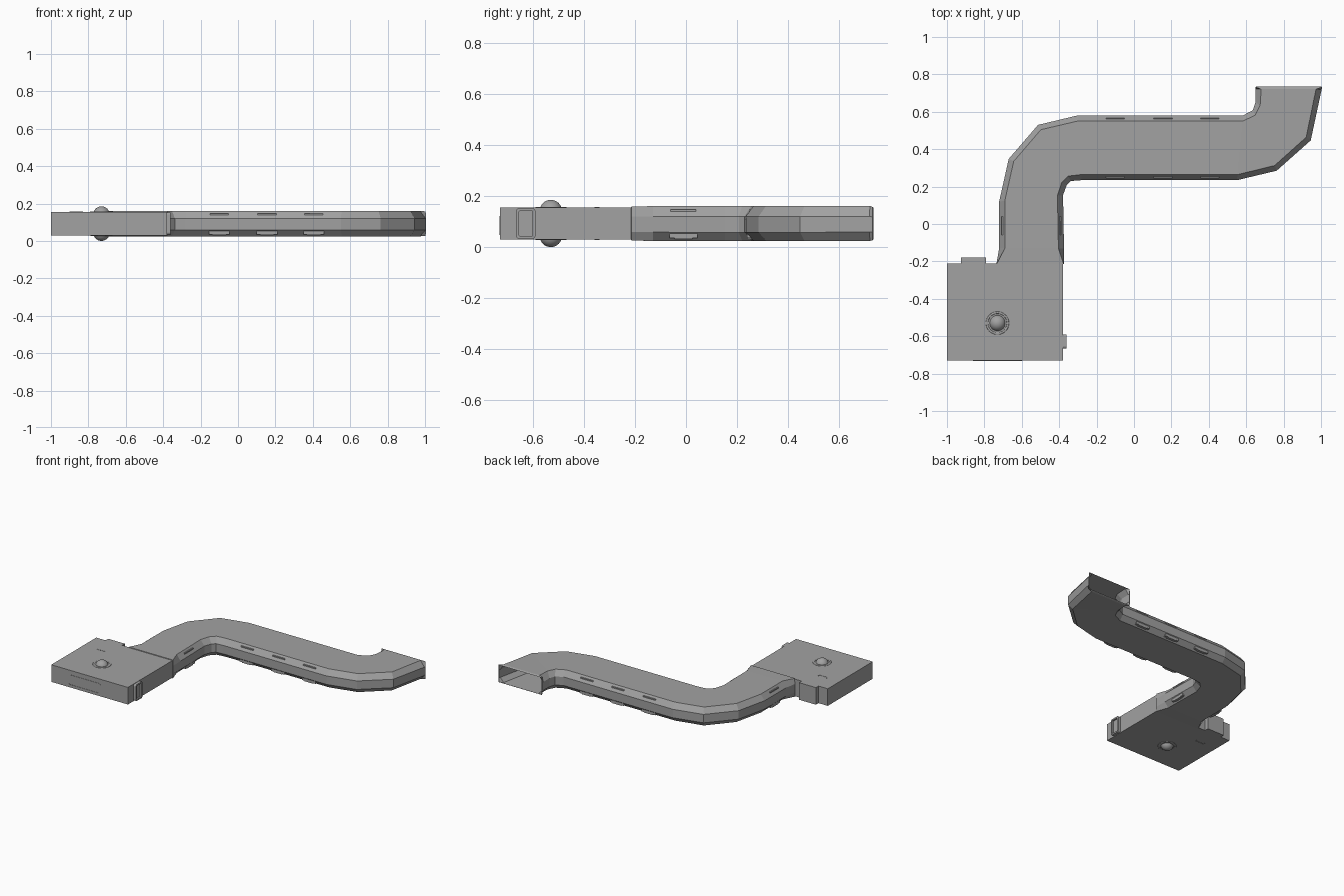
import bpy, bmesh, math
from mathutils import Vector, Matrix

cube = bpy.data.objects.get("Cube")
if cube:
    bpy.data.objects.remove(cube, do_unlink=True)

grey = bpy.data.materials.new("plain grey")
grey.use_nodes = True
colour = (0.36, 0.36, 0.36, 1)
grey.diffuse_color = colour
grey.node_tree.nodes["Principled BSDF"].inputs["Base Color"].default_value = colour

Z0, Z1 = 0.03, 0.155


def finish(name, bm):
    bmesh.ops.recalc_face_normals(bm, faces=bm.faces)
    mesh = bpy.data.meshes.new(name)
    bm.to_mesh(mesh)
    bm.free()
    mesh.materials.append(grey)
    ob = bpy.data.objects.new(name, mesh)
    bpy.context.collection.objects.link(ob)
    return ob


def add_box(bm, centre, size, rot=Matrix()):
    m = Matrix.Translation(centre) @ rot @ Matrix.Diagonal((*size, 1))
    bmesh.ops.create_cube(bm, size=1, matrix=m)


def boxes(name, items):
    bm = bmesh.new()
    for lo, hi in items:
        lo, hi = Vector(lo), Vector(hi)
        add_box(bm, (lo + hi) / 2, hi - lo)
    return finish(name, bm)


def ring_frame(name, w, h, border, depth, corner, matrix):
    """Rounded rectangular frame, lying in local XY and rising along local Z."""
    def outline(w, h, r):
        pts = []
        for k, (sx, sy) in enumerate([(1, 1), (-1, 1), (-1, -1), (1, -1)]):
            for s in range(4):
                a = math.pi / 2 * (k + s / 3)
                pts.append((sx * (w / 2 - r) + r * math.cos(a),
                            sy * (h / 2 - r) + r * math.sin(a)))
        return pts
    big = outline(w, h, corner)
    small = outline(w - 2 * border, h - 2 * border, max(corner - border, 0.003))
    bm = bmesh.new()
    loops = [[bm.verts.new(matrix @ Vector((*p, z))) for p in o]
             for o, z in [(big, 0), (big, depth), (small, depth), (small, 0)]]
    for a, b in zip(loops, loops[1:] + loops[:1]):
        for i in range(len(a)):
            j = (i + 1) % len(a)
            bm.faces.new((a[i], a[j], b[j], b[i]))
    return finish(name, bm)


# Room block with the stub at its back
boxes("room", [((-1, -0.73, Z0), (-0.38, -0.21, Z1))])
boxes("back_stub", [((-0.925, -0.22, Z0), (-0.79, -0.18, Z1))])

# Corridor: facing pairs of left and right wall points, squared at both ends
stations = [
    ((-0.73, -0.215), (-0.38, -0.215)),
    ((-0.715, -0.13), (-0.38, -0.13)),
    ((-0.715, 0.12), (-0.385, 0.155)),
    ((-0.665, 0.345), (-0.365, 0.21)),
    ((-0.51, 0.525), (-0.34, 0.235)),
    ((-0.30, 0.575), (-0.28, 0.24)),
    ((0.585, 0.575), (0.55, 0.24)),
    ((0.64, 0.605), (0.76, 0.29)),
    ((0.655, 0.65), (0.94, 0.45)),
    ((0.655, 0.722), (0.998, 0.722)),
    ((0.655, 0.735), (1.0, 0.735)),
]
square = [(0, Z0), (0, 0.06), (0, 0.118), (0, Z1)]
bevelled = [(0.028, Z0), (0, 0.06), (0, 0.118), (0.027, Z1)]
bm = bmesh.new()
rings = []
for i, (l, r) in enumerate(stations):
    prof = square if i in (0, len(stations) - 1) else bevelled
    l, r = Vector(l), Vector(r)
    d = (r - l).normalized()
    pts = [(l + d * s, z) for s, z in prof] + [(r - d * s, z) for s, z in reversed(prof)]
    rings.append([bm.verts.new((p.x, p.y, z)) for p, z in pts])
for a, b in zip(rings, rings[1:]):
    for i in range(8):
        j = (i + 1) % 8
        bm.faces.new((a[i], a[j], b[j], b[i]))
corridor = finish("corridor", bm)
shell = corridor.modifiers.new("wall", "SOLIDIFY")
shell.thickness = 0.006
shell.offset = -1

# Paired clips over the upper bevels, and skids and rails on the walls
clips, skids, rails = bmesh.new(), bmesh.new(), bmesh.new()
tilt = math.atan2(0.037, 0.027)


def wall_parts(along, wall, side, clip_at, skid_at):
    """along: 'x' or 'y'; wall: wall position; side: outward sign."""
    turn = Matrix.Rotation(-math.pi / 2, 4, "Z") if along == "y" else Matrix()

    def place(t, out, z):
        return (t, wall + side * out, z) if along == "x" else (wall + side * out, t, z)
    for t in clip_at:
        for dt in (-0.009, 0.009):
            rot = turn @ Matrix.Rotation(-side * tilt, 4, "X")
            add_box(clips, place(t + dt, -0.0135, 0.1365), (0.007, 0.046, 0.006), rot)
            add_box(clips, place(t + dt, -0.037, Z1), (0.007, 0.02, 0.003), turn)
    for t in skid_at:
        add_box(skids, place(t, -0.01, 0.05), (0.11, 0.022, 0.03), turn)
        add_box(skids, place(t, -0.008, 0.04), (0.07, 0.018, 0.018), turn)
        add_box(rails, place(t, -0.015, 0.143), (0.1, 0.016, 0.008), turn)


long_clips = [-0.22, 0.03, 0.28, 0.53]
long_skids = [-0.1, 0.155, 0.405]
wall_parts("x", 0.575, 1, long_clips, long_skids)
wall_parts("x", 0.24, -1, long_clips, long_skids)
wall_parts("y", -0.715, -1, [-0.12, 0.12], [-0.01])
wall_parts("y", -0.382, 1, [-0.12, 0.12], [-0.01])
finish("bevel_clips", clips)
finish("wall_skids", skids)
finish("upper_rails", rails)

# Domes and their collars, above and below the room
for name, z, sign in [("top", Z1, 1), ("bottom", Z0, -1)]:
    bpy.ops.mesh.primitive_uv_sphere_add(segments=32, ring_count=16, radius=0.044,
                                         location=(-0.73, -0.53, z - sign * 0.014))
    dome = bpy.context.object
    dome.name = name + "_dome"
    dome.data.materials.append(grey)
    bpy.ops.object.shade_smooth()
    bpy.ops.mesh.primitive_torus_add(major_segments=32, minor_segments=8,
                                     major_radius=0.056, minor_radius=0.006,
                                     location=(-0.73, -0.53, z))
    collar = bpy.context.object
    collar.name = name + "_collar"
    collar.scale.z = 0.5
    collar.data.materials.append(grey)
    bpy.ops.object.shade_smooth()

# Front panel outline and side door
upright = Matrix.Rotation(math.pi / 2, 4, "X")
ring_frame("front_panel_frame", 0.26, 0.075, 0.004, 0.002, 0.015,
           Matrix.Translation((-0.73, -0.73, 0.085)) @ upright)
facing = Matrix(((0, 0, 1, 0), (1, 0, 0, 0), (0, 1, 0, 0), (0, 0, 0, 1)))
ring_frame("side_door_frame", 0.075, 0.12, 0.011, 0.02, 0.012,
           Matrix.Translation((-0.38, -0.628, 0.0925)) @ facing)
boxes("side_door", [((-0.385, -0.66, 0.04), (-0.372, -0.596, 0.145))])

# Bracket marks on the roof and floor
for name, z in [("roof_bracket", Z1), ("floor_bracket", Z0)]:
    lo, hi = z - 0.0015, z + 0.0015
    boxes(name, [((-0.9, -0.358, lo), (-0.83, -0.353, hi)),
                 ((-0.9, -0.358, lo), (-0.896, -0.34, hi)),
                 ((-0.834, -0.358, lo), (-0.83, -0.34, hi))])
